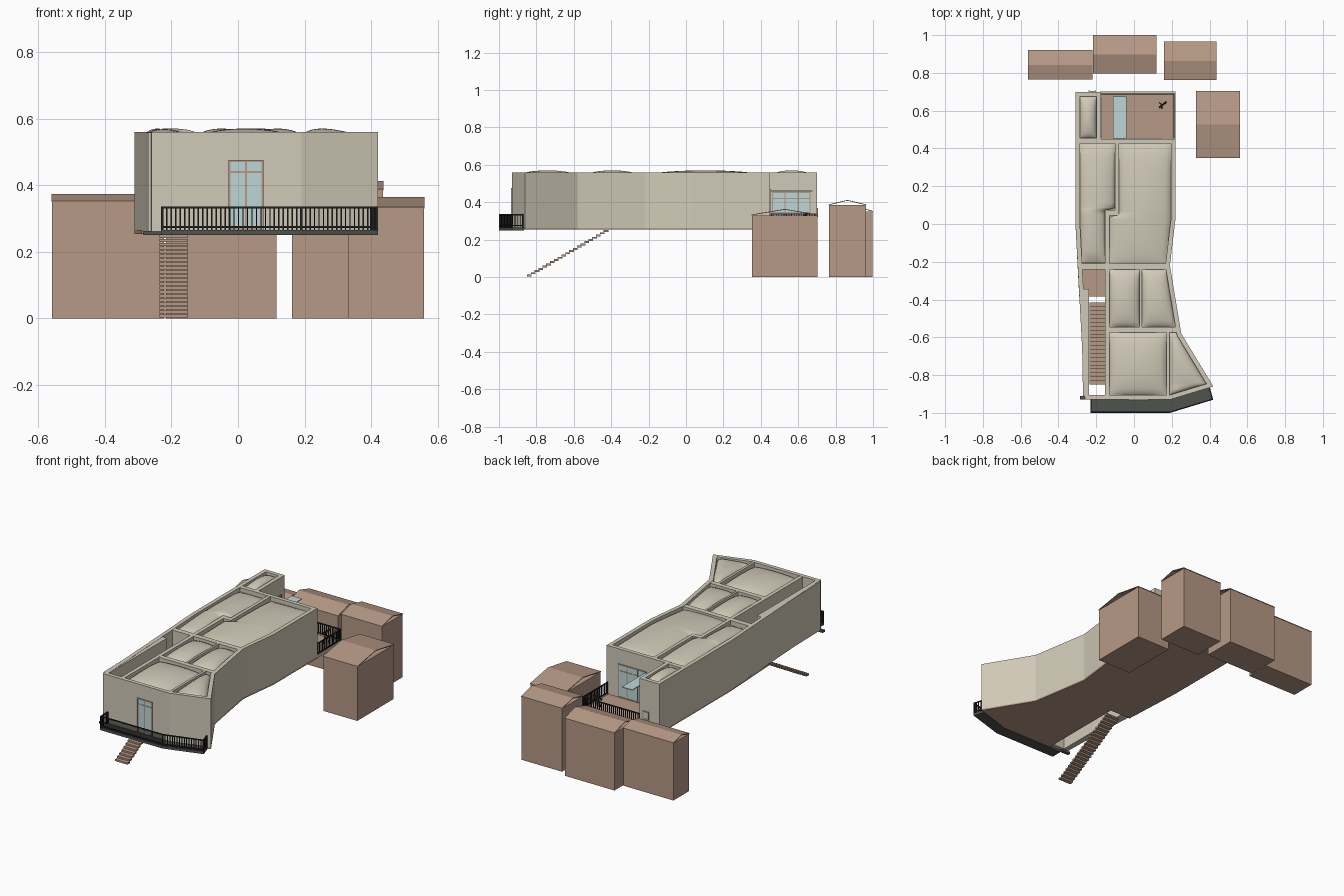
import bpy, bmesh, math
from mathutils import Vector, Matrix

if "Cube" in bpy.data.objects:
    bpy.data.objects.remove(bpy.data.objects["Cube"])


def material(name, rgb):
    m = bpy.data.materials.new(name)
    m.use_nodes = True
    m.diffuse_color = (*rgb, 1)
    m.node_tree.nodes["Principled BSDF"].inputs["Base Color"].default_value = (*rgb, 1)
    return m


PLASTER = material("pale plaster", (0.64, 0.59, 0.48))
CLAY = material("clay brown", (0.47, 0.32, 0.24))
GLASS = material("pale glass", (0.52, 0.67, 0.67))
SLATE = material("dark slate", (0.08, 0.085, 0.075))
BLACK = material("black metal", (0.015, 0.016, 0.015))

FLOOR, BASE, TOP = 0.25, 0.263, 0.56


def finish(name, bm, mat, smooth=False):
    bmesh.ops.recalc_face_normals(bm, faces=bm.faces[:])
    me = bpy.data.meshes.new(name)
    bm.to_mesh(me)
    bm.free()
    me.materials.append(mat)
    if smooth:
        for p in me.polygons:
            p.use_smooth = True
    ob = bpy.data.objects.new(name, me)
    bpy.context.collection.objects.link(ob)
    return ob


def add_box(bm, x0, x1, y0, y1, z0, z1):
    mat = Matrix.Translation(((x0 + x1) / 2, (y0 + y1) / 2, (z0 + z1) / 2))
    bmesh.ops.create_cube(bm, size=1, matrix=mat @ Matrix.Diagonal((x1 - x0, y1 - y0, z1 - z0, 1)))


def boxes(name, mat, *items):
    bm = bmesh.new()
    for item in items:
        add_box(bm, *item)
    return finish(name, bm, mat)


def add_beam(bm, p, q, w):
    p, q = Vector(p), Vector(q)
    d = q - p
    rot = d.to_track_quat('Z', 'Y').to_matrix().to_4x4()
    bmesh.ops.create_cube(bm, size=1, matrix=Matrix.Translation((p + q) / 2) @ rot
                          @ Matrix.Diagonal((w, w, d.length, 1)))


def prism(name, pts, z0, z1, mat):
    bm = bmesh.new()
    face = bm.faces.new([bm.verts.new((x, y, z0)) for x, y in pts])
    ext = bmesh.ops.extrude_face_region(bm, geom=[face], use_keep_orig=True)
    verts = [v for v in ext["geom"] if isinstance(v, bmesh.types.BMVert)]
    bmesh.ops.translate(bm, verts=verts, vec=(0, 0, z1 - z0))
    return finish(name, bm, mat)


def wall_ring(name, pts, t, z0, z1, mat):
    # closed wall with mitred corners, outer face on the given outline
    pts = [Vector(p) for p in pts]
    n = len(pts)
    inner = []
    for i, p in enumerate(pts):
        a = (p - pts[i - 1]).normalized()
        b = (pts[(i + 1) % n] - p).normalized()
        na, nb = Vector((-a.y, a.x)), Vector((-b.y, b.x))
        inner.append(p + (na + nb) * t / (1 + na.dot(nb)))
    bm = bmesh.new()
    rings = [[bm.verts.new((*p, z)) for p in loop]
             for loop, z in ((pts, z0), (pts, z1), (inner, z1), (inner, z0))]
    for k in range(4):
        r, s = rings[k], rings[(k + 1) % 4]
        for i in range(n):
            j = (i + 1) % n
            bm.faces.new((r[i], r[j], s[j], s[i]))
    return finish(name, bm, mat)


def pillow(name, rows, n=20):
    # domed roof panel; rows are (y, left x, right x)
    bm = bmesh.new()
    grid = []
    y0, y1 = rows[0][0], rows[-1][0]
    ys = sorted({y0 + (y1 - y0) * i / n for i in range(n + 1)} | {r[0] for r in rows})
    for y in ys:
        a, b = next((a, b) for a, b in zip(rows, rows[1:]) if y <= b[0] + 1e-6)
        f = (y - a[0]) / (b[0] - a[0])
        left, right = a[1] + (b[1] - a[1]) * f, a[2] + (b[2] - a[2]) * f
        v = 2 * (y - y0) / (y1 - y0) - 1
        line = []
        for i in range(n + 1):
            u = 2 * i / n - 1
            h = max(0, (1 - u * u) * (1 - v * v)) ** 0.5
            line.append(bm.verts.new((left + (right - left) * i / n, y, 0.532 + 0.038 * h)))
        grid.append(line)
    for r, s in zip(grid, grid[1:]):
        for i in range(n):
            bm.faces.new((r[i], r[i + 1], s[i + 1], s[i]))
    return finish(name, bm, PLASTER, True)


def railing(name, path, z0, z1, gap):
    bm = bmesh.new()
    for (ax, ay), (bx, by) in zip(path, path[1:]):
        for z in (z0 + 0.012, z1 - 0.003):
            add_beam(bm, (ax, ay, z), (bx, by, z), 0.006)
        n = max(1, round(math.hypot(bx - ax, by - ay) / gap))
        for i in range(n + 1):
            x, y = ax + (bx - ax) * i / n, ay + (by - ay) * i / n
            w = 0.007 if i in (0, n) else 0.004
            add_beam(bm, (x, y, z0), (x, y, z1), w)
    return finish(name, bm, BLACK)


def glazing(name, axis, at, a0, a1, z0, z1, mullions, transoms):
    # glass plate with a slim frame, axis is the wall normal
    def bar(u0, u1, w0, w1, d):
        if axis == 'y':
            return (u0, u1, at - d, at + d, w0, w1)
        return (at - d, at + d, u0, u1, w0, w1)
    boxes(name + "_glass", GLASS, bar(a0, a1, z0, z1, 0.003))
    t = 0.003
    bars = [bar(m - t, m + t, z0, z1, 0.0045) for m in [a0 + t, *mullions, a1 - t]]
    bars += [bar(a0, a1, z - t, z + t, 0.0044) for z in [z0 + t, *transoms, z1 - t]]
    boxes(name + "_frame", CLAY, *bars)


# outer shell and inner partitions
wall_ring("outer_walls", [(-0.26, -0.93), (0.19, -0.93), (0.42, -0.86), (0.25, -0.58),
                          (0.19, -0.22), (0.22, 0.03), (0.22, 0.45), (-0.175, 0.45),
                          (-0.175, 0.70), (-0.31, 0.70), (-0.31, 0.0)], 0.024, BASE, TOP, PLASTER)
T = TOP - 0.001
boxes("partition_walls", PLASTER,
      (-0.29, -0.175, 0.427, 0.455, BASE, T), (-0.10, -0.08, 0.05, 0.43, BASE, T),
      (-0.153, -0.08, 0.045, 0.075, BASE, T), (-0.153, -0.13, -0.91, 0.06, BASE, T),
      (-0.285, 0.18, -0.242, -0.21, BASE, T - 0.0005), (-0.14, 0.24, -0.575, -0.545, BASE, T - 0.0005),
      (0.03, 0.042, -0.55, -0.235, BASE, T), (0.172, 0.187, -0.91, -0.56, BASE, T))
prism("stairwell_wall", [(-0.27, -0.91), (-0.237, -0.91), (-0.237, -0.345), (-0.28, -0.345)],
      BASE, T - 0.0003, PLASTER)

# domed roof panels
pillow("roof_panel_west", [(-0.205, -0.28, -0.15), (0.07, -0.29, -0.15), (0.085, -0.29, -0.098), (0.432, -0.29, -0.098)])
pillow("roof_panel_east", [(-0.24, -0.132, 0.172), (0.03, -0.132, 0.2), (0.06, -0.082, 0.2), (0.432, -0.082, 0.2)])
pillow("roof_panel_mid_west", [(-0.55, -0.132, 0.032), (-0.24, -0.132, 0.032)])
pillow("roof_panel_mid_east", [(-0.55, 0.04, 0.225), (-0.24, 0.04, 0.172)])
pillow("roof_panel_front", [(-0.91, -0.132, 0.174), (-0.573, -0.132, 0.174)])
pillow("roof_panel_corner", [(-0.905, 0.185, 0.19), (-0.85, 0.185, 0.385), (-0.573, 0.185, 0.225)])
pillow("roof_panel_rear", [(0.45, -0.288, -0.197), (0.68, -0.288, -0.197)])

# floor with the stair opening, terrace kerb
prism("floor_slab", [(-0.15, -0.93), (0.19, -0.93), (0.42, -0.86), (0.25, -0.58), (0.19, -0.22),
                     (0.22, 0.03), (0.22, 0.70), (-0.31, 0.70), (-0.31, 0.0), (-0.29, -0.385),
                     (-0.15, -0.385)], FLOOR + 0.004, BASE + 0.002, CLAY)
boxes("terrace_kerb", PLASTER, (0.209, 0.221, 0.45, 0.701, 0.256, 0.272),
      (-0.18, 0.22, 0.685, 0.701, 0.256, 0.272))

# stair treads
STEPS = 21
bm = bmesh.new()
for i in range(STEPS):
    f = i / (STEPS - 1)
    y, z = -0.838 + 0.41 * f, 0.008 + 0.238 * f
    add_box(bm, -0.235, -0.15, y - 0.0125, y + 0.0125, z - 0.005, z + 0.005)
finish("stair_treads", bm, CLAY)

# front balcony
prism("balcony_slab", [(-0.23, -1.0), (0.19, -1.0), (0.42, -0.93), (0.40, -0.866), (0.19, -0.93),
                       (-0.23, -0.93)], FLOOR, BASE + 0.003, SLATE)
boxes("balcony_bracket", SLATE, (-0.285, -0.23, -0.93, -0.91, FLOOR, BASE))
railing("balcony_railing", [(-0.227, -0.93), (-0.227, -0.996), (0.19, -0.996), (0.416, -0.928), (0.40, -0.872)],
        BASE, 0.336, 0.0135)
glazing("front_door", 'y', -0.931, -0.028, 0.076, 0.266, 0.475, [0.024], [0.44])

# rear terrace
railing("terrace_railing", [(0.212, 0.455), (0.212, 0.688), (-0.17, 0.688)], BASE, 0.34, 0.0135)
glazing("terrace_door", 'y', 0.451, -0.05, 0.14, 0.268, 0.47, [0.01, 0.08], [0.43])
glazing("terrace_window", 'x', -0.174, 0.46, 0.665, 0.268, 0.455, [0.53, 0.6], [0.345, 0.42])
glazing("rear_window", 'y', 0.701, -0.24, -0.2, 0.32, 0.37, [], [])
bm = bmesh.new()
add_box(bm, -0.11, -0.04, 0.452, 0.675, 0.458, 0.462)
finish("glass_canopy", bm, GLASS)

# telescope on a tripod
bm = bmesh.new()
hub = Vector((0.15, 0.63, 0.32))
for k in range(3):
    a = math.tau * k / 3 + 0.4
    add_beam(bm, hub, (hub.x + 0.02 * math.cos(a), hub.y + 0.02 * math.sin(a), BASE), 0.004)
add_beam(bm, hub + Vector((-0.015, -0.012, -0.006)), hub + Vector((0.02, 0.016, 0.022)), 0.01)
finish("telescope", bm, BLACK)


# neighbouring houses with thin gabled roofs
def house(name, x0, x1, y0, y1, eave, ridge):
    boxes(name + "_walls", CLAY, (x0 + 0.002, x1 - 0.002, y0 + 0.002, y1 - 0.002, 0, eave - 0.004))
    t, ym = 0.004, (y0 + y1) / 2
    section = [(y0, eave), (ym, ridge), (y1, eave), (y1, eave - t), (ym, ridge - t), (y0, eave - t)]
    bm = bmesh.new()
    a, b = ([bm.verts.new((x, y, z)) for y, z in section] for x in (x0, x1))
    for i in range(6):
        j = (i + 1) % 6
        bm.faces.new((a[i], a[j], b[j], b[i]))
    for e in (a, b):
        bm.faces.new((e[0], e[1], e[4], e[5]))
        bm.faces.new((e[1], e[2], e[3], e[4]))
    finish(name + "_roof", bm, CLAY)


house("house_west", -0.56, -0.22, 0.765, 0.92, 0.353, 0.373)
house("house_middle", -0.218, 0.118, 0.797, 1.0, 0.353, 0.383)
house("house_east", 0.16, 0.437, 0.762, 0.965, 0.388, 0.412)
house("house_side", 0.328, 0.56, 0.35, 0.705, 0.334, 0.364)
